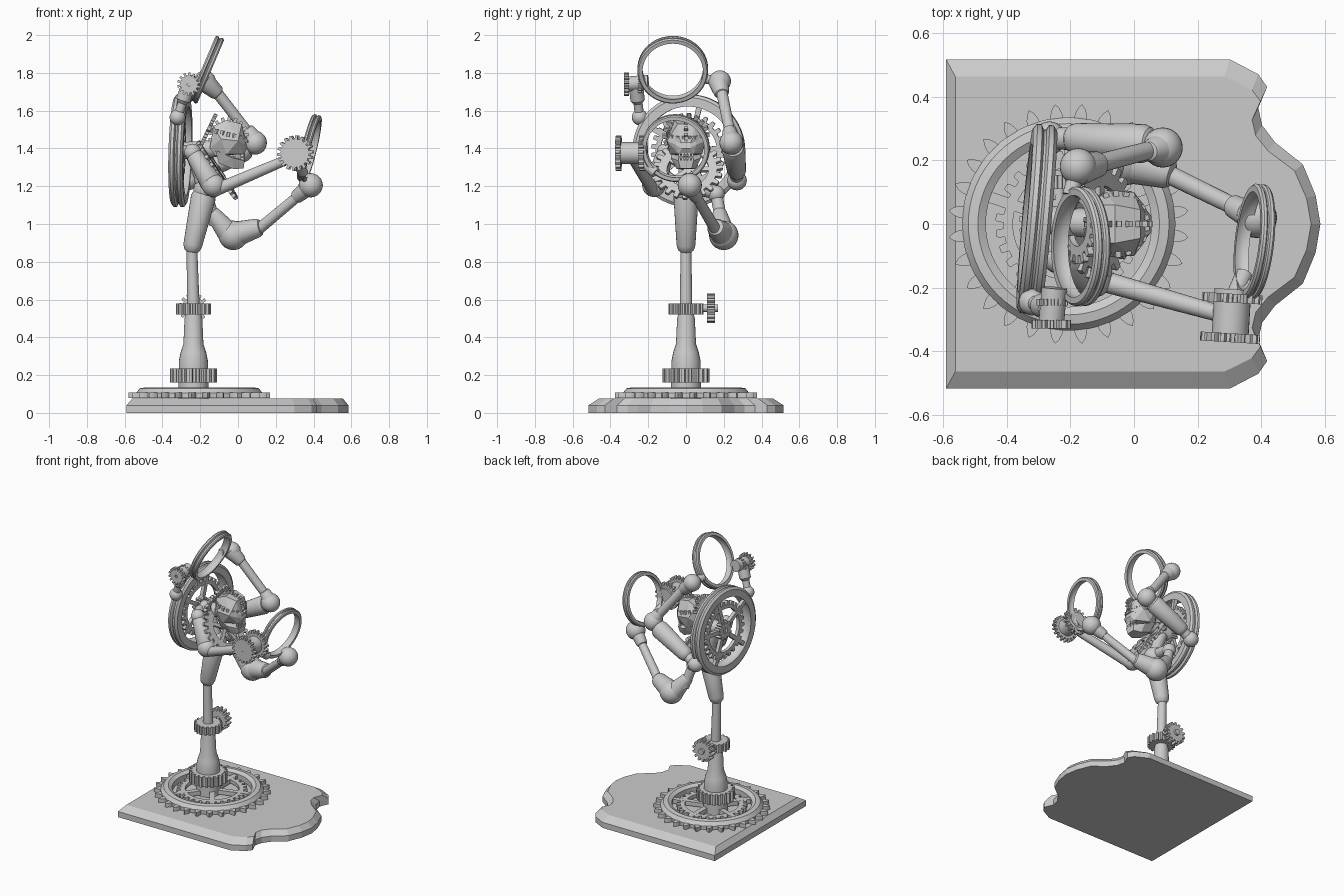
import bpy, bmesh
from math import sin, cos, pi
from mathutils import Vector, Matrix

if "Cube" in bpy.data.objects:
    bpy.data.objects.remove(bpy.data.objects["Cube"])


def finish(name, bm, center=(0, 0, 0), axis=(0, 0, 1), angle=35, smooth=True):
    bmesh.ops.recalc_face_normals(bm, faces=bm.faces)
    me = bpy.data.meshes.new(name)
    bm.to_mesh(me)
    bm.free()
    ob = bpy.data.objects.new(name, me)
    bpy.context.collection.objects.link(ob)
    q = Vector((0, 0, 1)).rotation_difference(Vector(axis).normalized())
    ob.matrix_world = Matrix.Translation(center) @ q.to_matrix().to_4x4()
    if smooth:
        bpy.ops.object.select_all(action='DESELECT')
        ob.select_set(True)
        bpy.context.view_layer.objects.active = ob
        bpy.ops.object.shade_smooth_by_angle(angle=angle * pi / 180)
    return ob


def skin(bm, loops, wrap=False, caps=True):
    """Bridge vertex loops of equal length."""
    L = [[bm.verts.new(p) for p in lp] for lp in loops]
    n = len(L[0])
    pairs = list(zip(L, L[1:])) + ([(L[-1], L[0])] if wrap else [])
    for a, b in pairs:
        for i in range(n):
            j = (i + 1) % n
            bm.faces.new((a[i], a[j], b[j], b[i]))
    if caps and not wrap:
        bm.faces.new(L[0])
        bm.faces.new(L[-1])


def circle(r, z, n):
    return [(r * cos(2 * pi * i / n), r * sin(2 * pi * i / n), z) for i in range(n)]


def limb(name, a, b, prof):
    """Turned part from a to b; profile is (fraction of length, radius)."""
    a, b = Vector(a), Vector(b)
    bm = bmesh.new()
    skin(bm, [circle(r, t * (b - a).length, 24) for t, r in prof])
    return finish(name, bm, a, b - a)


def rod(name, a, b, r0, r1=None):
    return limb(name, a, b, [(0, r0), (1, r1 or r0)])


def sleeve(name, a, b, r0, r1):
    return limb(name, a, b, [(0, r0 * .55), (.04, r0 * .85), (.12, r0), (.88, r1), (.96, r1 * .85), (1, r1 * .55)])


def ball(name, c, r):
    bm = bmesh.new()
    bmesh.ops.create_uvsphere(bm, u_segments=24, v_segments=14, radius=r)
    return finish(name, bm, c)


def ring(name, c, axis, ri, ro, h):
    """Wheel rim with a groove round the middle."""
    g = (ro - ri) * .25
    prof = [(ri, -h), (ro - g, -h), (ro, -h * .7), (ro, -h * .3), (ro - g, -h * .1), (ro - g, h * .1),
            (ro, h * .3), (ro, h * .7), (ro - g, h), (ri, h), (ri + g, h * .4), (ri + g, -h * .4)]
    bm = bmesh.new()
    skin(bm, [circle(r, z, 64) for r, z in prof], wrap=True)
    return finish(name, bm, c, axis)


SQUARE = [(0, 0), (.3, 0), (.36, .8), (.42, 1), (.78, 1), (.84, .8), (.9, 0)]
LEAF = [(0, 0), (.22, 0), (.26, .4), (.36, .75), (.5, 1), (.64, .75), (.74, .4), (.78, 0)]


def gear(name, c, axis, ri, rr, ro, h, n, tooth=SQUARE):
    """Gear: hole radius, root radius, tip radius, half thickness, teeth."""
    pts = [(2 * pi * (i + f) / n, rr + k * (ro - rr)) for i in range(n) for f, k in tooth]
    out = lambda z: [(r * cos(t), r * sin(t), z) for t, r in pts]
    inn = lambda z: [(ri * cos(t), ri * sin(t), z) for t, r in pts]
    bm = bmesh.new()
    skin(bm, [out(-h), out(h), inn(h), inn(-h)], wrap=True)
    return finish(name, bm, c, axis, 25)


def spokes(name, c, axis, r, w, h, n=5):
    bm = bmesh.new()
    for i in range(n):
        m = (Matrix.Rotation(2 * pi * i / n + .3, 4, 'Z') @ Matrix.Translation((r / 2, 0, 0))
             @ Matrix.Diagonal((r, w, h, 1)))
        bmesh.ops.create_cube(bm, size=1, matrix=m)
    return finish(name, bm, c, axis, smooth=False)


def hull(name, half):
    bm = bmesh.new()
    for x, y, z in half:
        for s in (1, -1):
            bm.verts.new((x, y * s, z))
    bmesh.ops.convex_hull(bm, input=bm.verts)
    bmesh.ops.delete(bm, geom=[v for v in bm.verts if not v.link_faces], context='VERTS')
    return finish(name, bm, smooth=False)


# plinth with a curved front end
half = [(.585, 0), (.57, .09), (.53, .187), (.443, .256), (.402, .31), (.39, .365),
        (.418, .43), (.39, .47), (.30, .517), (-.59, .517)]
outline = half + [(x, -y) for x, y in half[:0:-1]]
bm = bmesh.new()
skin(bm, [[(x * kx, y * ky, z) for x, y in outline]
          for kx, ky, z in ((1, 1, 0), (1, 1, .04), (.95, .895, .075))])
finish("plinth", bm, smooth=False)

# flywheel lying on the plinth
fc = Vector((-.205, 0, 0))
Z = (0, 0, 1)
gear("floor_gear", fc + Vector((0, 0, .093)), Z, .27, .325, .378, .014, 28, LEAF)
bm = bmesh.new()
skin(bm, [circle(r, z, 64) for r, z in ((.26, .08), (.335, .08), (.335, .105), (.315, .13), (.285, .135), (.26, .12))], wrap=True)
finish("floor_rim", bm, fc)
gear("floor_inner_gear", fc + Vector((0, 0, .1)), Z, .175, .205, .23, .012, 28)
spokes("floor_spokes", fc + Vector((0, 0, .098)), Z, .265, .035, .03)

# standing leg
X = -.236
rod("ankle", (X, 0, .075), (X, 0, .18), .08)
gear("ankle_gear", (X, 0, .198), Z, .05, .105, .125, .036, 20)
limb("shin", (X, 0, .23), (X, 0, .53), [(0, .077), (.15, .077), (.3, .068), (.45, .053), (.9, .047), (1, .04)])
gear("knee_gear", (X, 0, .55), Z, .02, .078, .093, .028, 18)
gear("knee_side_gear", (X, .132, .555), (0, 1, 0), .015, .06, .078, .022, 14)
rod("knee_axle", (X, 0, .555), (X, .17, .555), .02)
rod("thigh_rod", (X, 0, .56), (-.245, 0, .9), .033, .028)
sleeve("thigh", (-.248, 0, .85), (-.175, 0, 1.18), .05, .066)
ball("pelvis", (-.17, 0, 1.18), .066)

# raised leg
rod("hip_link", (-.17, 0, 1.19), (-.17, .16, 1.17), .035)
ball("hip", (-.17, .16, 1.16), .045)
rod("raised_thigh_rod", (-.17, .16, 1.16), (-.12, .19, 1.0), .032)
sleeve("raised_thigh", (-.145, .175, 1.07), (-.04, .2, .94), .04, .06)
ball("raised_knee", (-.025, .2, .94), .078)
sleeve("raised_shin", (-.05, .205, .935), (.125, .155, .985), .07, .05)
rod("raised_shin_rod", (.1, .16, .965), (.345, .04, 1.17), .03, .027)
sleeve("raised_ankle", (.3, .062, 1.135), (.38, .02, 1.2), .036, .045)
ball("raised_foot", (.385, .02, 1.205), .064)

# back wheel
bc, bn = Vector((-.305, .015, 1.388)), Vector((1, -.09, -.03))
ring("back_wheel", bc, bn, .235, .298, .038)
gear("back_wheel_gear", bc, bn, .15, .175, .2, .012, 26)
gear("back_wheel_hub", bc, bn, .02, .05, .065, .02, 12)
spokes("back_wheel_spokes", bc, bn, .25, .028, .025)

# body plates and collar gears
gear("chest_gear", (-.11, .01, 1.285), (.83, -.05, .56), .11, .155, .185, .01, 22)
spokes("chest_spokes", (-.11, .01, 1.285), (.83, -.05, .56), .12, .025, .016)
gear("collar_gear", (-.17, 0, 1.47), (.9, 0, -.43), .07, .1, .125, .01, 18)
rod("neck", bc, (-.1, 0, 1.4), .045)
limb("spine", (-.17, 0, 1.18), (-.24, 0, 1.39), [(0, .05), (.4, .038), (1, .045)])

# head: faceted skull, jaw and teeth facing +x
hull("skull", [(-.15, .05, 1.40), (-.13, .06, 1.52), (-.06, .06, 1.55), (.02, .045, 1.53),
               (-.09, .105, 1.45), (.0, .1, 1.44), (.035, .055, 1.42), (.05, .02, 1.40),
               (-.06, .085, 1.37), (.03, .04, 1.37), (-.12, .05, 1.36)])
hull("jaw", [(-.12, .075, 1.39), (-.03, .08, 1.35), (.035, .04, 1.335), (-.1, .05, 1.32), (-.02, .05, 1.29), (.03, .03, 1.295)])
bm = bmesh.new()
for i in range(-2, 3):
    for z in (1.365, 1.342):
        bmesh.ops.create_cube(bm, size=1, matrix=Matrix.Translation((.03 - abs(i) * .004, i * .017, z))
                              @ Matrix.Diagonal((.015, .012, .02, 1)))
finish("teeth", bm, smooth=False)
hull("brow", [(.0, .085, 1.455), (.05, .03, 1.445), (.02, .05, 1.48), (.0, .09, 1.44), (.055, .025, 1.43)])
gear("crown_gear", (-.055, 0, 1.475), (.25, 0, 1), .07, .085, .105, .012, 18)
gear("crest_gear", (-.05, 0, 1.46), (0, 1, 0), .06, .085, .108, .01, 18)

# arm raised overhead
ball("left_shoulder", (-.265, .27, 1.23), .052)
rod("left_upper_rod", (-.265, .27, 1.23), (-.15, .265, 1.3), .035)
sleeve("left_upper_arm", (-.21, .27, 1.265), (.06, .25, 1.41), .05, .062)
ball("left_elbow", (.09, .24, 1.43), .063)
sleeve("left_elbow_cuff", (.1, .24, 1.42), (.045, .228, 1.51), .055, .035)
rod("left_forearm", (.08, .24, 1.45), (-.13, .185, 1.72), .028, .03)
sleeve("left_wrist", (-.1, .19, 1.685), (-.19, .17, 1.765), .04, .055)
ball("left_hand", (-.175, .18, 1.755), .058)
rod("left_grip", (-.175, .18, 1.755), (-.2, .09, 1.77), .025)
ring("overhead_ring", (-.167, -.07, 1.817), (.92, 0, -.39), .16, .187, .025)

# link from the back wheel to the overhead ring
ball("rim_ball", (-.32, -.245, 1.565), .042)
limb("rim_link", (-.32, -.245, 1.565), (-.265, -.265, 1.73), [(0, .024), (.45, .024), (.55, .038), (1, .038)])
rod("overhead_axle", (-.26, -.32, 1.74), (-.25, -.2, 1.75), .04)
gear("overhead_gear", (-.26, -.315, 1.74), (0, 1, 0), .01, .046, .062, .013, 14)
gear("overhead_inner_gear", (-.257, -.245, 1.74), (0, 1, 0), .01, .04, .05, .01, 14)

# arm stretched forward
ball("right_shoulder", (-.24, -.11, 1.38), .045)
sleeve("right_upper_arm", (-.24, -.11, 1.38), (-.13, -.165, 1.2), .045, .06)
ball("right_elbow", (-.13, -.17, 1.205), .062)
rod("right_forearm", (-.13, -.17, 1.175), (.28, -.285, 1.35), .034, .026)
rod("right_shoulder_link", (-.24, -.11, 1.38), bc, .03)

# hand gears and ring
hn = Vector((.06, 1, .0))
hc = Vector((.305, -.295, 1.375))
rod("hand_axle", hc - hn * .075, hc + hn * .09, .058)
for name, d in (("hand_outer_gear", -.062), ("hand_inner_gear", .062)):
    gear(name, hc + hn * d, hn, .01, .075, .094, .014, 18)
rod("hand_grip", (.315, -.23, 1.33), (.345, -.16, 1.27), .028)
ring("hand_ring", (.378, -.055, 1.402), (1, -.11, -.24), .155, .181, .022)
